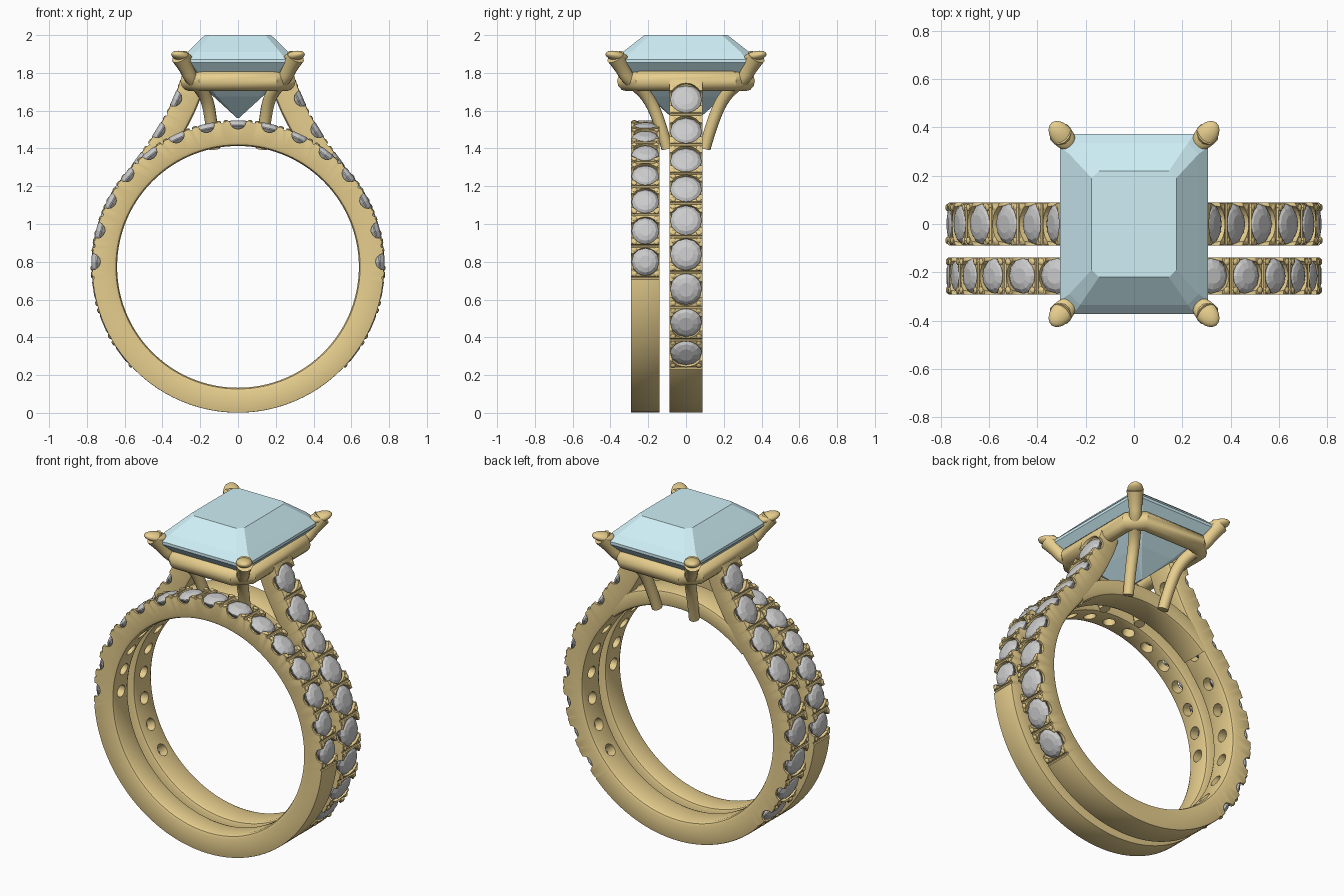
import bpy, bmesh, math
from mathutils import Vector, Matrix

if "Cube" in bpy.data.objects:
    bpy.data.objects.remove(bpy.data.objects["Cube"])

CZ, R, T = 0.773, 0.772, 0.132      # ring centre height, outer radius, thickness


def material(name, rgb):
    m = bpy.data.materials.new(name)
    m.diffuse_color = (*rgb, 1)
    m.use_nodes = True
    m.node_tree.nodes["Principled BSDF"].inputs["Base Color"].default_value = m.diffuse_color
    return m


gold = material("gold", (0.80, 0.62, 0.27))
blue = material("pale_blue", (0.62, 0.86, 0.92))


def finish(name, bm, mat=None, smooth=None):
    bmesh.ops.recalc_face_normals(bm, faces=bm.faces[:])
    me = bpy.data.meshes.new(name)
    bm.to_mesh(me)
    bm.free()
    ob = bpy.data.objects.new(name, me)
    bpy.context.collection.objects.link(ob)
    if mat:
        me.materials.append(mat)
    if smooth:
        shade(ob, smooth)
    return ob


def activate(ob):
    bpy.ops.object.select_all(action='DESELECT')
    ob.select_set(True)
    bpy.context.view_layer.objects.active = ob


def shade(ob, deg):
    activate(ob)
    bpy.ops.object.shade_smooth_by_angle(angle=math.radians(deg))


def skin(bm, loops, closed=False):
    """Join equal-sized point loops into a closed surface."""
    rows = [[bm.verts.new(p) for p in lp] for lp in loops]
    n = len(rows[0])
    for a, b in zip(rows, rows[1:] + rows[:1] if closed else rows[1:]):
        for i in range(n):
            bm.faces.new((a[i], a[(i + 1) % n], b[(i + 1) % n], b[i]))
    if not closed:
        bm.faces.new(rows[0])
        bm.faces.new(rows[-1])


def lathe(bm, prof, n, mat):
    skin(bm, [[mat @ Vector((r * math.cos(2 * math.pi * i / n), r * math.sin(2 * math.pi * i / n), h))
               for i in range(n)] for r, h in prof])


def frame(p, n, y):
    """Local z = outward normal, local y = along the finger."""
    n, yv = Vector((n[0], 0, n[1])).normalized(), Vector((0, 1, 0))
    m = Matrix((yv.cross(n), yv, n)).transposed().to_4x4()
    m.translation = (p[0], y, p[1])
    return m


def arc(a0, a1, n, r=R):
    out = []
    for i in range(n + 1):
        a = math.radians(a0 + (a1 - a0) * i / n)
        c, s = math.cos(a), math.sin(a)
        out.append(((r * c, CZ + r * s), (c, s)))
    return out


def sweep(name, path, w, t, y, edge, closed=False):
    """Band with rounded inner edges and lightly eased outer edges."""
    e, f = edge, 0.022
    half = [(w - e, 0), (w - e * .3, -e * .3), (w, -e), (w, -t + f), (w - f * .3, -t + f * .3), (w - f, -t)]
    sec = half + [(-a, b) for a, b in reversed(half)]
    bm = bmesh.new()
    skin(bm, [[frame(p, n, y) @ Vector((0, a, b)) for a, b in sec] for p, n in path], closed)
    return finish(name, bm, gold)


def cut(ob, bm):
    c = finish("cutter", bm)
    c.hide_render = True
    m = ob.modifiers.new("cut", 'BOOLEAN')
    m.operation, m.solver, m.object = 'DIFFERENCE', 'EXACT', c
    activate(ob)
    bpy.ops.object.modifier_apply(modifier=m.name)
    bpy.data.objects.remove(c)


def pave(name, band, seats, gaps, r, w, y):
    """Cut seats, scallops and splits into a band, then set round stones and beads."""
    seat, scallop, stones, beads = (bmesh.new() for _ in range(4))
    side = Matrix.Rotation(math.pi / 2, 4, 'X')
    for p, n in seats:
        m = frame(p, n, y)
        lathe(seat, [(r + .001, .05), (r + .001, -.03), (.036, -.075), (.036, -.2)], 20, m)
        lathe(scallop, [(.043, -.2), (.043, .2)], 16, m @ side)
        lathe(stones, [(r * .45, .004), (r * .78, -.004), (r, -.02), (r, -.026), (.004, -.105)], 12, m)
        for sx in (-1, 1):
            for sy in (-1, 1):
                b = m @ Matrix.Translation((sx * r * .87, sy * w * .77, 0))
                lathe(beads, [(.007, .005), (.014, .0), (.015, -.04)], 8, b)
    for p, n in gaps:
        lathe(scallop, [(.009, -.2), (.009, .2)], 8, frame(p, n, y) @ side)
    cut(band, seat)
    cut(band, scallop)
    shade(band, 30)
    finish(name + "_stones", stones)
    finish(name + "_beads", beads, gold, 40)


# Wedding band: full ring with stones over the upper half
wy, ww, step = -0.215, 0.076, 12.57
wedding = sweep("wedding_band", arc(0, 360, 120)[:-1], ww, T, wy, .003, True)
pave("wedding_band", wedding, arc(90 - 7 * step, 90 + 7 * step, 14),
     arc(90 - 7.5 * step, 90 + 7.5 * step, 15), .073, ww, wy)

# Engagement shank: circle below, shoulders flowing up to the setting
right = arc(-90, 38, 48)
P = [Vector(v) for v in (right[-1][0], (.486, 1.405), (.354, 1.589), (.305, 1.765))]
for i in range(1, 25):
    u = i / 24
    v = 1 - u
    q = P[0] * v**3 + P[1] * 3 * v * v * u + P[2] * 3 * v * u * u + P[3] * u**3
    d = (P[1] - P[0]) * v * v + (P[2] - P[1]) * 2 * v * u + (P[3] - P[2]) * u * u
    right.append(((q.x, q.y), (d.y, -d.x)))


def flip(path):
    return [((-p[0], p[1]), (-n[0], n[1])) for p, n in path]


def along(s):
    """Point and normal at arc length s from the bottom."""
    for (p, n), (p2, n2) in zip(right, right[1:]):
        seg = math.dist(p, p2)
        if s <= seg:
            k = s / seg
            return (tuple(a + (b - a) * k for a, b in zip(p, p2)),
                    tuple(Vector(n).normalized().lerp(Vector(n2).normalized(), k)))
        s -= seg
    return right[-1]


ew = 0.0885
shank = sweep("engagement_shank", flip(right)[:0:-1] + right, ew, T, 0, .008)
total = sum(math.dist(a[0], b[0]) for a, b in zip(right, right[1:]))
s0, s1 = math.radians(53) * R, total - .105
pitch = (s1 - s0) / 8
seats = [along(s0 + pitch * i) for i in range(9)]
gaps = [along(s0 + pitch * (i - .5)) for i in range(9)]
pave("engagement", shank, seats + flip(seats), gaps + flip(gaps), .084, ew, 0)

# Bridge closing the finger hole beneath the setting
shade(sweep("bridge", arc(48, 132, 40, .735), .086, .735 - .64, 0, .012), 30)


def octagon(hx, hy, c, z):
    q = [(hx, hy - c), (hx - c, hy)]
    pts = q + [(-x, y) for x, y in q[::-1]] + [(-x, -y) for x, y in q] + [(x, -y) for x, y in q[::-1]]
    return [Vector((x, y, z)) for x, y in pts]


# Emerald-cut centre stone
bm = bmesh.new()
skin(bm, [octagon(*a) for a in ((.175, .22, .03, 2.0), (.268, .335, .045, 1.91), (.306, .372, .055, 1.872),
                                (.306, .372, .055, 1.855), (.245, .315, .045, 1.79),
                                (.13, .2, .02, 1.675), (.004, .07, .002, 1.56))])
finish("centre_stone", bm, blue)


def tube(name, pts, radii, bevel, cyclic=False, kind='POLY'):
    cu = bpy.data.curves.new(name, 'CURVE')
    cu.dimensions, cu.bevel_depth, cu.bevel_resolution, cu.use_fill_caps = '3D', bevel, 4, True
    sp = cu.splines.new(kind)
    sp.points.add(len(pts) - 1)
    for pt, co, r in zip(sp.points, pts, radii):
        pt.co, pt.radius = (*co, 1), r
    sp.use_cyclic_u = cyclic
    if kind == 'NURBS':
        sp.order_u, sp.use_endpoint_u, sp.resolution_u = 3, True, 6
    cu.materials.append(gold)
    ob = bpy.data.objects.new(name, cu)
    bpy.context.collection.objects.link(ob)
    activate(ob)
    bpy.ops.object.convert(target='MESH')
    shade(bpy.context.object, 40)


# Rail around the stone
tube("setting_rail", octagon(.255, .315, .07, 1.757), [1] * 8, .054, True)

# Four curved claws flaring into rounded tips
claw = [(.125, .1, 1.40), (.14, .135, 1.53), (.165, .2, 1.68), (.25, .31, 1.77), (.275, .34, 1.83), (.305, .373, 1.885)]
for i, (sx, sy) in enumerate(((1, 1), (-1, 1), (-1, -1), (1, -1))):
    tube(f"claw_{i + 1}", [(x * sx, y * sy, z) for x, y, z in claw], [.9, .95, 1, 1.05, 1.15, 1.45], .034,
         kind='NURBS')
    bm = bmesh.new()
    m = (Matrix.Translation((.298 * sx, .366 * sy, 1.888)) @ Matrix.Rotation(math.atan2(.37 * sy, .30 * sx), 4, 'Z')
         @ Matrix.Rotation(math.radians(-12), 4, 'Y') @ Matrix.Diagonal((.07, .046, .026, 1)))
    bmesh.ops.create_uvsphere(bm, u_segments=20, v_segments=12, radius=1, matrix=m)
    finish(f"claw_tip_{i + 1}", bm, gold, 60)
